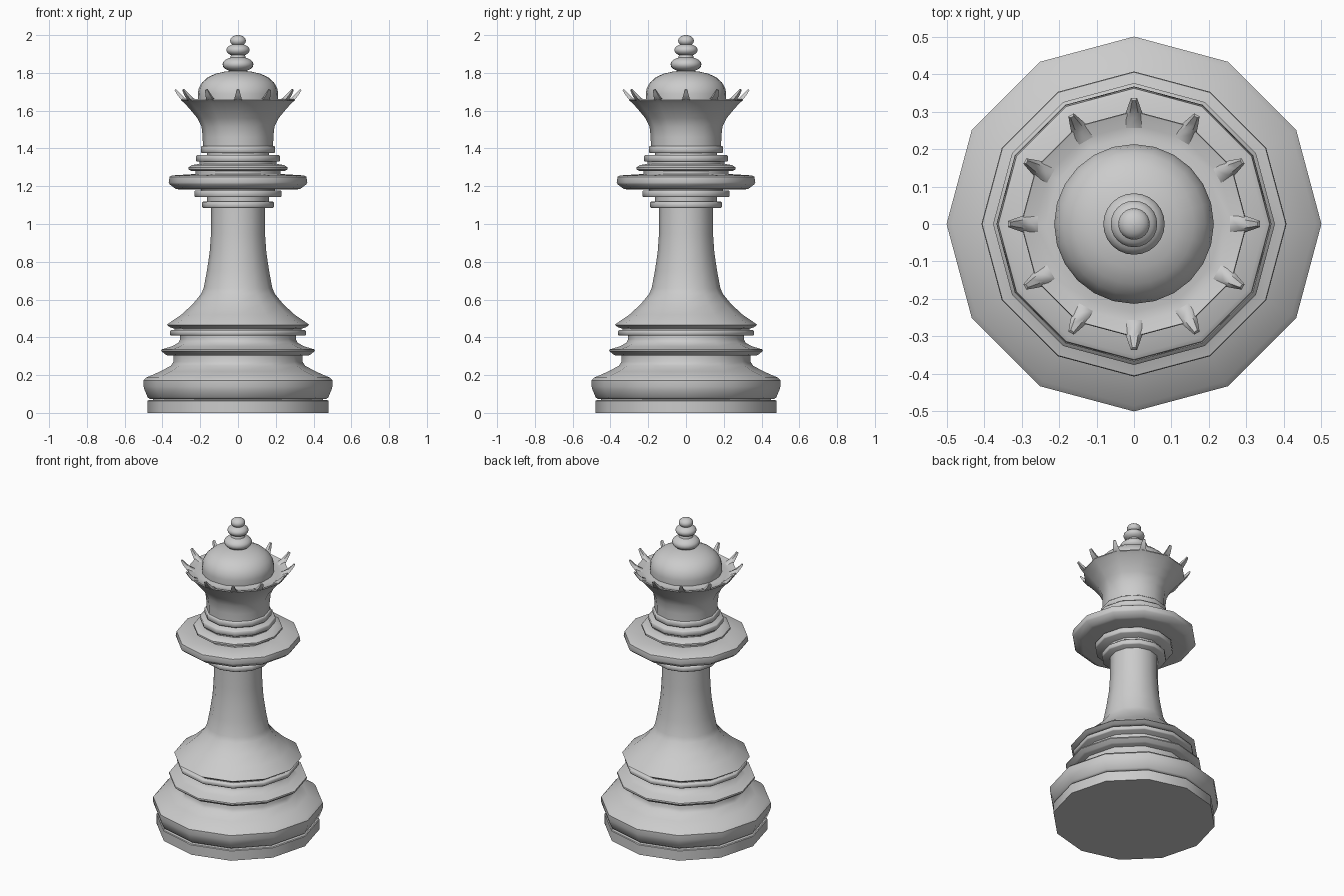
import bpy, bmesh, math
from mathutils import Matrix, Vector

cube = bpy.data.objects.get("Cube")
if cube:
    bpy.data.objects.remove(cube, do_unlink=True)

grey = bpy.data.materials.new("pale_grey")
grey.use_nodes = True
colour = (0.6, 0.6, 0.6, 1)
grey.diffuse_color = colour
grey.node_tree.nodes["Principled BSDF"].inputs["Base Color"].default_value = colour


def finish(name, bm, angle=38):
    bmesh.ops.recalc_face_normals(bm, faces=bm.faces)
    mesh = bpy.data.meshes.new(name)
    bm.to_mesh(mesh)
    bm.free()
    mesh.materials.append(grey)
    obj = bpy.data.objects.new(name, mesh)
    bpy.context.collection.objects.link(obj)
    bpy.ops.object.select_all(action="DESELECT")
    obj.select_set(True)
    bpy.context.view_layer.objects.active = obj
    bpy.ops.object.shade_smooth_by_angle(angle=math.radians(angle))
    return obj


def lathe(name, profile, sides=12, angle=38):
    """Turn (radius, height) points around the z axis and cap both ends."""
    bm = bmesh.new()
    rings = []
    for r, z in profile:
        rings.append([bm.verts.new((r * math.cos(math.tau * i / sides),
                                    r * math.sin(math.tau * i / sides), z))
                      for i in range(sides)])
    for low, high in zip(rings, rings[1:]):
        for i in range(sides):
            j = (i + 1) % sides
            bm.faces.new((low[i], low[j], high[j], high[i]))
    bm.faces.new(rings[0])
    bm.faces.new(rings[-1])
    return finish(name, bm, angle)


def ring(name, r, z0, z1, bevel=0.005):
    """Flat moulding with softened rims."""
    return lathe(name, [(r - bevel, z0), (r, z0 + bevel), (r, z1 - bevel), (r - bevel, z1)], angle=50)


def ball(name, r, z, half_height, sides=24, steps=10):
    profile = []
    for k in range(steps + 1):
        a = math.pi * (k + 0.1) / (steps + 0.2) - math.pi / 2
        profile.append((r * math.cos(a), z + half_height * math.sin(a)))
    return lathe(name, profile, sides)


# Stepped base
lathe("base_slab", [(0.48, 0), (0.48, 0.063), (0.475, 0.067)])
lathe("base_groove", [(0.45, 0.06), (0.45, 0.085)])
lathe("base_swell", [(0.465, 0.073), (0.478, 0.082), (0.494, 0.12), (0.5, 0.14), (0.5, 0.172),
                     (0.485, 0.187), (0.41, 0.22), (0.355, 0.25), (0.342, 0.27), (0.342, 0.31)])
lathe("lower_flange", [(0.375, 0.305), (0.385, 0.31), (0.407, 0.328), (0.405, 0.336),
                       (0.35, 0.352), (0.315, 0.372), (0.307, 0.39), (0.307, 0.415)])
ring("base_plate", 0.36, 0.41, 0.438)
lathe("base_neck", [(0.335, 0.43), (0.335, 0.455)])

# Flared stem
lathe("stem", [(0.345, 0.448), (0.357, 0.452), (0.376, 0.465), (0.37, 0.472), (0.30, 0.52),
               (0.24, 0.575), (0.195, 0.63), (0.182, 0.66), (0.165, 0.75), (0.15, 0.85),
               (0.143, 0.95), (0.142, 1.10)])

# Collar mouldings
ring("collar_ring_low", 0.19, 1.085, 1.118)
lathe("collar_core", [(0.165, 1.10), (0.165, 1.42)])
ring("collar_ring_mid", 0.23, 1.142, 1.178)
lathe("collar_step", [(0.195, 1.17), (0.195, 1.20)])
lathe("collar_disc", [(0.31, 1.183), (0.33, 1.186), (0.362, 1.21), (0.367, 1.22),
                      (0.362, 1.25), (0.35, 1.257), (0.24, 1.264)])
lathe("collar_shoulder", [(0.225, 1.255), (0.225, 1.29)])
lathe("collar_ring_upper", [(0.245, 1.28), (0.262, 1.288), (0.262, 1.3), (0.245, 1.312), (0.205, 1.318)])
lathe("collar_band", [(0.205, 1.31), (0.205, 1.34)])
ring("collar_ring_high", 0.222, 1.33, 1.365)
ring("collar_ring_top", 0.197, 1.375, 1.412)

# Crown cup, with a hollow ledge inside the rim
lathe("crown_cup", [(0.186, 1.405), (0.187, 1.46), (0.193, 1.515), (0.215, 1.56), (0.248, 1.60),
                    (0.283, 1.64), (0.302, 1.655), (0.30, 1.662), (0.265, 1.651),
                    (0.235, 1.648), (0.20, 1.66)], angle=50)

# Upturned points on each corner of the rim: (radius, height, half width, thickness)
sections = [(0.262, 1.645, 0.034, 0.012), (0.29, 1.661, 0.022, 0.014),
            (0.315, 1.688, 0.014, 0.011), (0.333, 1.712, 0.008, 0.006)]
bm = bmesh.new()
for k in range(12):
    turn = Matrix.Rotation(math.tau * k / 12, 3, "Z")
    loops = []
    for r, z, w, t in sections:
        corners = [(r + t / 2, -w, z - t / 2), (r + t / 2, w, z - t / 2),
                   (r - t / 2, w * 0.6, z + t / 2), (r - t / 2, -w * 0.6, z + t / 2)]
        loops.append([bm.verts.new(turn @ Vector(c)) for c in corners])
    for a, b in zip(loops, loops[1:]):
        for i in range(4):
            j = (i + 1) % 4
            bm.faces.new((a[i], a[j], b[j], b[i]))
    bm.faces.new(loops[0])
    bm.faces.new(loops[-1])
finish("crown_points", bm, 60)

# Dome and stacked finial
lathe("dome", [(0.21, 1.645), (0.213, 1.69), (0.207, 1.72), (0.19, 1.75), (0.16, 1.777),
               (0.12, 1.795), (0.075, 1.806), (0.02, 1.812)], 24)
ball("finial_large", 0.082, 1.845, 0.042)
lathe("finial_stem", [(0.045, 1.87), (0.035, 1.9), (0.028, 1.95)], 24)
ball("finial_middle", 0.062, 1.921, 0.034)
ball("finial_tip", 0.042, 1.97, 0.03)
